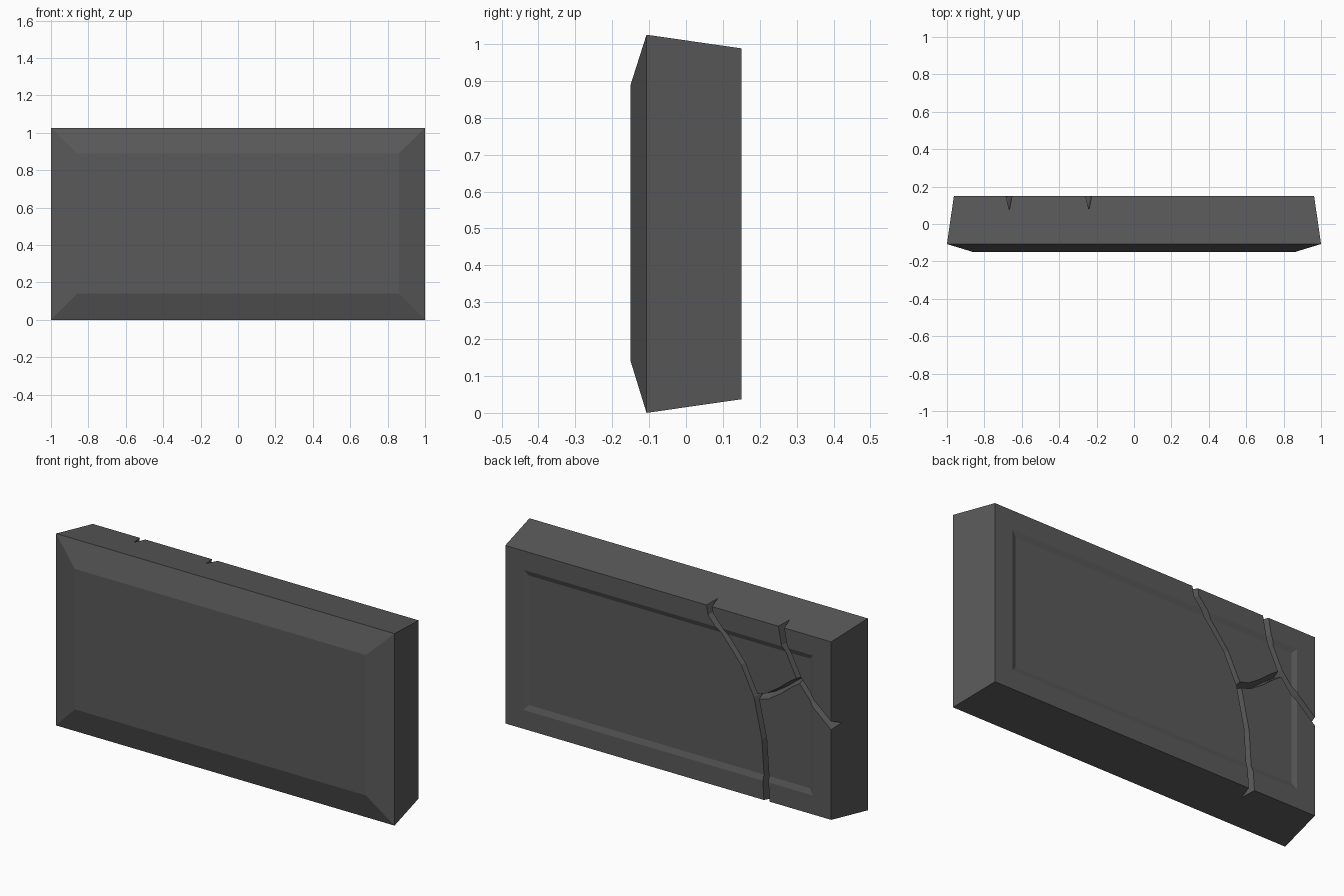
import bpy, bmesh
from mathutils import Vector

if "Cube" in bpy.data.objects:
    bpy.data.objects.remove(bpy.data.objects["Cube"])


def make_object(name, bm):
    bmesh.ops.recalc_face_normals(bm, faces=bm.faces)
    mesh = bpy.data.meshes.new(name)
    bm.to_mesh(mesh)
    bm.free()
    obj = bpy.data.objects.new(name, mesh)
    bpy.context.collection.objects.link(obj)
    return obj


def skin(bm, loops):
    """Bridge successive vertex loops and cap both ends."""
    rings = [[bm.verts.new(p) for p in loop] for loop in loops]
    for a, b in zip(rings, rings[1:]):
        n = len(a)
        for i in range(n):
            bm.faces.new((a[i], a[(i + 1) % n], b[(i + 1) % n], b[i]))
    bm.faces.new(rings[0])
    bm.faces.new(rings[-1])


def rect(y, hx, z0, z1):
    return [(-hx, y, z0), (hx, y, z0), (hx, y, z1), (-hx, y, z1)]


def crack_cutter(name, pts, width=0.034):
    """V-shaped wedge following a polyline on the back face (x, z)."""
    pts = [Vector(p) for p in pts]
    loops = []
    for i, p in enumerate(pts):
        d = (pts[min(i + 1, len(pts) - 1)] - pts[max(i - 1, 0)]).normalized()
        side = Vector((-d.y, d.x)) * width * 0.56
        a, b = p + side, p - side
        loops.append([(a.x, 0.16, a.y), (b.x, 0.16, b.y), (p.x, 0.075, p.y)])
    bm = bmesh.new()
    skin(bm, loops)
    bmesh.ops.triangulate(bm, faces=bm.faces)
    obj = make_object(name, bm)
    obj.hide_render = True
    return obj


# Slab: pillowed front, tapered sides, shallow recessed panel on the back
bm = bmesh.new()
skin(bm, [
    rect(-0.15, 0.86, 0.14, 0.89),
    rect(-0.107, 1.0, 0.0, 1.025),
    rect(0.15, 0.963, 0.037, 0.988),
    rect(0.15, 0.856, 0.138, 0.886),
    rect(0.14, 0.83, 0.167, 0.859),
])
slab = make_object("stone_slab", bm)

# Cracks carved into the back
cracks = {
    "long_crack": [(-0.23, 1.06), (-0.25, 0.945), (-0.354, 0.825), (-0.437, 0.724),
                   (-0.514, 0.568), (-0.561, 0.354), (-0.587, -0.03)],
    "corner_crack": [(-0.655, 1.06), (-0.685, 0.897), (-0.762, 0.741),
                     (-0.851, 0.635), (-1.04, 0.475)],
    "link_crack": [(-0.511, 0.572), (-0.58, 0.592), (-0.65, 0.638),
                   (-0.715, 0.69), (-0.768, 0.727)],
}
cutters = []
for name, pts in cracks.items():
    cutter = crack_cutter(name + "_cutter", pts)
    mod = slab.modifiers.new(name, 'BOOLEAN')
    mod.operation = 'DIFFERENCE'
    mod.solver = 'EXACT'
    mod.object = cutter
    cutters.append(cutter)

bpy.context.view_layer.objects.active = slab
slab.select_set(True)
for mod in list(slab.modifiers):
    bpy.ops.object.modifier_apply(modifier=mod.name)
for cutter in cutters:
    bpy.data.objects.remove(cutter)

# Dark stone colour
mat = bpy.data.materials.new("dark_stone")
mat.diffuse_color = (0.1, 0.1, 0.1, 1)
mat.use_nodes = True
mat.node_tree.nodes["Principled BSDF"].inputs["Base Color"].default_value = mat.diffuse_color
slab.data.materials.clear()
slab.data.materials.append(mat)
